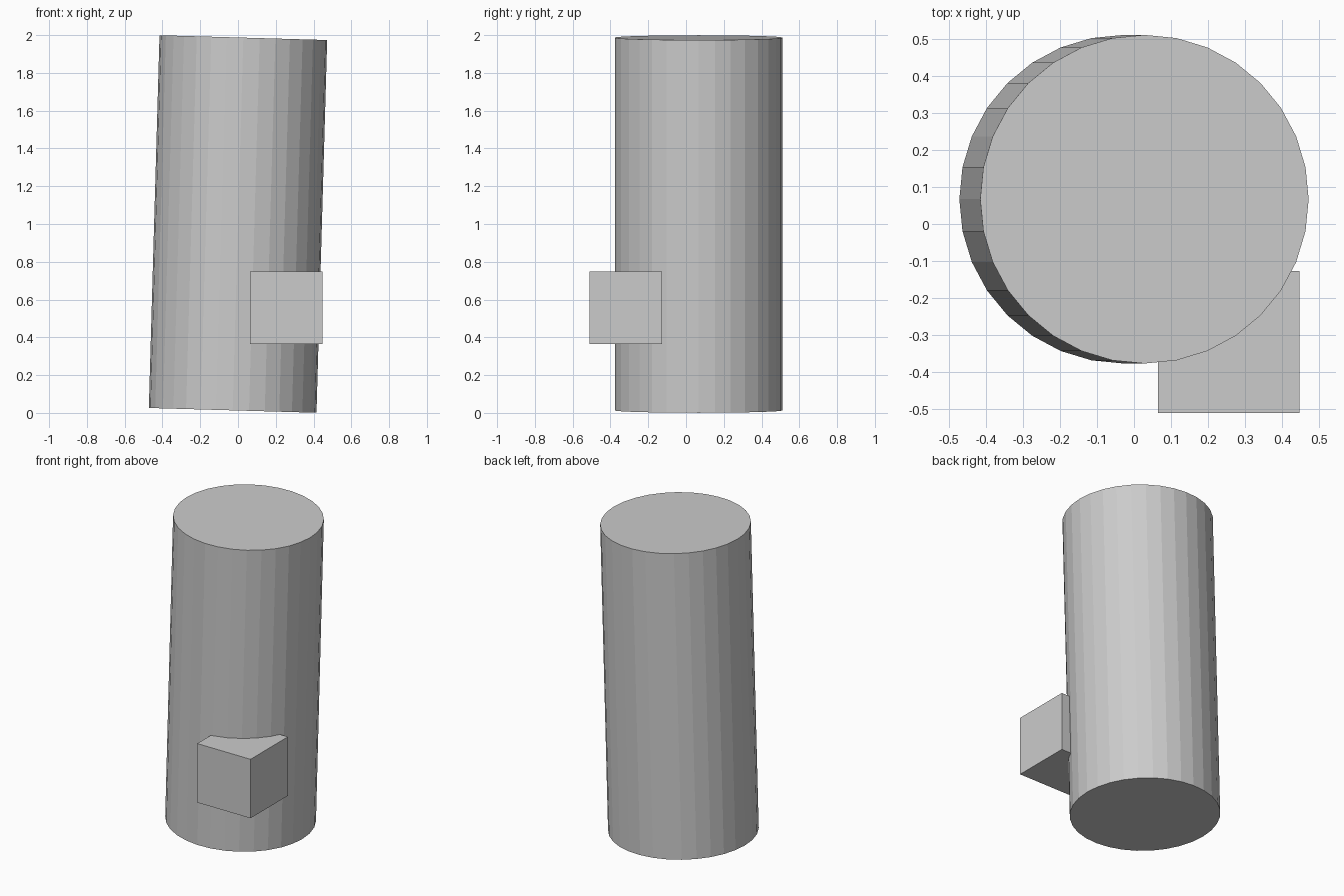
import bpy

if "Cube" in bpy.data.objects:
    bpy.data.objects.remove(bpy.data.objects["Cube"])

# Main column: 32-sided cylinder leaning slightly toward +x
bpy.ops.mesh.primitive_cylinder_add(
    vertices=32, radius=0.444, depth=1.974,
    location=(0, 0.067, 1.0), rotation=(0, 0.0286, 0))
bpy.context.object.name = "leaning_column"

# Upright cube partly sunk into the column's front right side
bpy.ops.mesh.primitive_cube_add(size=0.383, location=(0.256, -0.319, 0.556))
bpy.context.object.name = "side_block"
